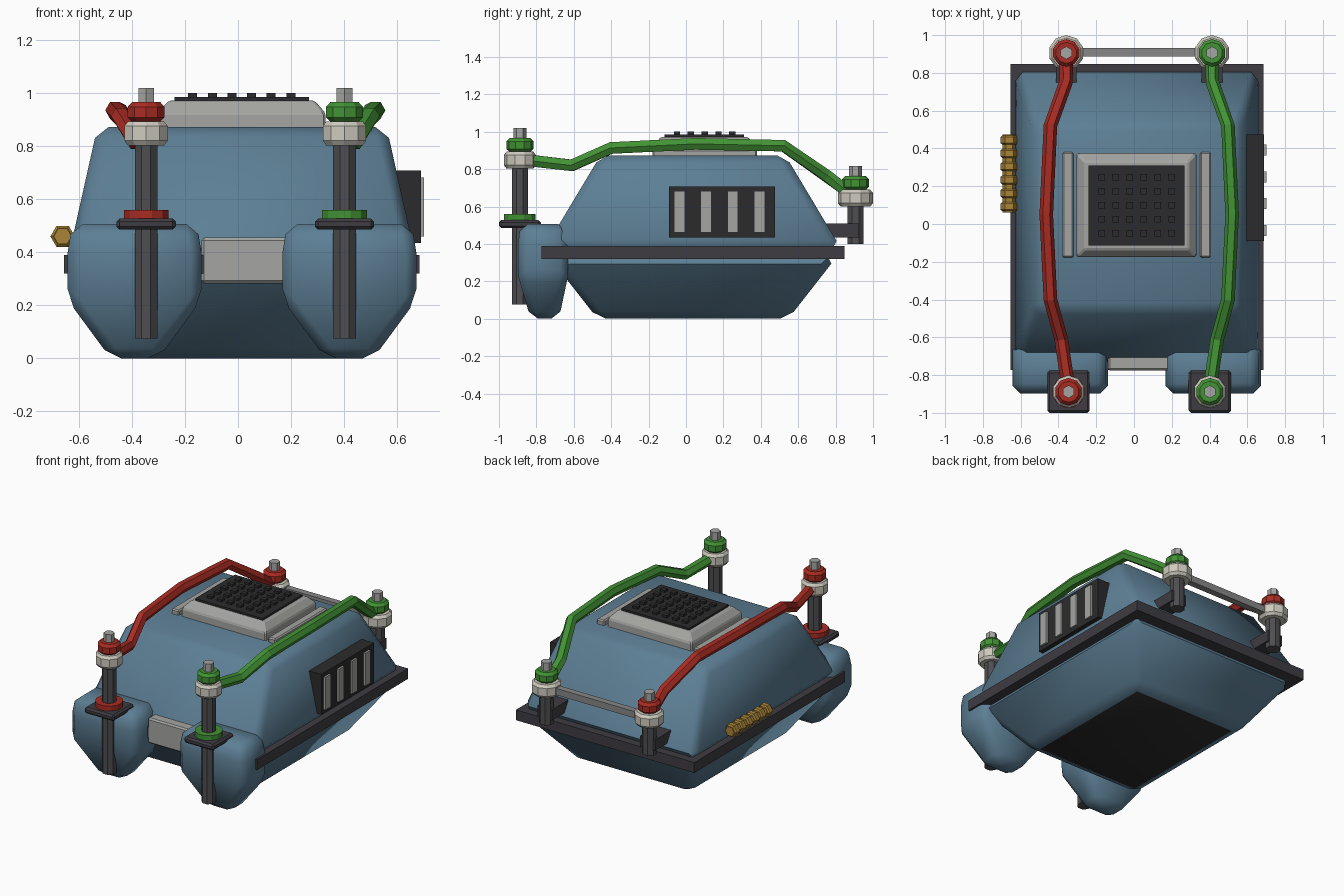
import bpy, bmesh, math
from mathutils import Vector

if "Cube" in bpy.data.objects:
    bpy.data.objects.remove(bpy.data.objects["Cube"])


def material(name, r, g, b):
    m = bpy.data.materials.new(name)
    lin = [((c / 255 + 0.055) / 1.055) ** 2.4 for c in (r, g, b)]
    m.diffuse_color = (*lin, 1)
    m.use_nodes = True
    m.node_tree.nodes["Principled BSDF"].inputs["Base Color"].default_value = m.diffuse_color
    return m


BLUE = material("blue hull", 93, 127, 149)
DARK = material("dark rim", 62, 60, 66)
POLE = material("pole grey", 78, 78, 81)
BLACK = material("black rubber", 43, 43, 45)
GREY = material("light grey", 165, 165, 162)
STEEL = material("steel", 135, 135, 136)
BEIGE = material("beige", 206, 202, 190)
RED = material("red", 168, 44, 35)
GREEN = material("green", 66, 146, 53)
GOLD = material("gold", 168, 132, 56)


def finish(bm, name, mats, bevel=0, smooth=False):
    bmesh.ops.recalc_face_normals(bm, faces=bm.faces)
    if bevel:
        sharp = [e for e in bm.edges if e.calc_face_angle(0) > 0.6]
        bmesh.ops.bevel(bm, geom=sharp, offset=bevel, segments=1,
                        profile=0.5, affect='EDGES', clamp_overlap=True)
    me = bpy.data.meshes.new(name)
    bm.to_mesh(me)
    bm.free()
    for m in mats:
        me.materials.append(m)
    ob = bpy.data.objects.new(name, me)
    bpy.context.collection.objects.link(ob)
    if smooth:
        bpy.ops.object.select_all(action='DESELECT')
        ob.select_set(True)
        bpy.context.view_layer.objects.active = ob
        bpy.ops.object.shade_smooth_by_angle(angle=math.radians(50))
    return ob


def skin(bm, rings):
    """Bridge equal-length point rings and cap both ends."""
    vs = [[bm.verts.new(p) for p in r] for r in rings]
    n = len(vs[0])
    for a, b in zip(vs, vs[1:]):
        for i in range(n):
            j = (i + 1) % n
            bm.faces.new((a[i], a[j], b[j], b[i]))
    bm.faces.new(vs[0])
    bm.faces.new(vs[-1])


def loft(name, sections, mat, bevel=0, smooth=False):
    """Stack of rectangles (x0, x1, y0, y1, z)."""
    bm = bmesh.new()
    skin(bm, [[(x0, y0, z), (x1, y0, z), (x1, y1, z), (x0, y1, z)]
              for x0, x1, y0, y1, z in sections])
    return finish(bm, name, [mat], bevel, smooth)


def box(name, x0, x1, y0, y1, z0, z1, mat, bevel=0):
    return loft(name, [(x0, x1, y0, y1, z0), (x0, x1, y0, y1, z1)], mat, bevel)


def turned(name, centre, profile, sides, mat, axis='Z'):
    """Faceted turned part, profile = (radius, distance along axis)."""
    bm = bmesh.new()
    rings = []
    for r, h in profile:
        ring = []
        for i in range(sides):
            a = 2 * math.pi * (i + (0.5 if axis == 'Z' else 0)) / sides
            c, s = r * math.cos(a), r * math.sin(a)
            off = (c, s, h) if axis == 'Z' else (c, h, s)
            ring.append(Vector(centre) + Vector(off))
        rings.append(ring)
    skin(bm, rings)
    return finish(bm, name, [mat])


def tube(name, path, r, sides, mat):
    pts = [Vector(p) for p in path]
    bm = bmesh.new()
    rings = []
    for i, p in enumerate(pts):
        t = (pts[min(i + 1, len(pts) - 1)] - pts[max(i - 1, 0)]).normalized()
        u = t.cross(Vector((0, 0, 1))).normalized()
        v = u.cross(t)
        rings.append([p + r * (math.cos(a) * u + math.sin(a) * v)
                      for a in (2 * math.pi * k / sides for k in range(sides))])
    skin(bm, rings)
    return finish(bm, name, [mat])


# Hull: upper and lower tapered shells around a flat rim
CX, CY = 0.015, 0.037


def rect(hx, hy, z):
    return (CX - hx, CX + hx, CY - hy, CY + hy, z)


loft("upper_hull", [rect(.655, .79, .38), rect(.545, .495, .872)], BLUE, .042, True)
lower = loft("lower_hull", [rect(.425, .51, 0), rect(.645, .768, .33)], BLUE, .045, True)
lower.data.materials.append(BLACK)
for f in lower.data.polygons:
    if f.normal.z < -0.95:
        f.material_index = 1
box("rim", CX - .67, CX + .67, CY - .81, CY + .81, .32, .39, DARK)
box("front_plate", -.138, .195, -.775, -.69, .283, .455, GREY, .01)

# Roof hatch with studded pad and side rails
loft("hatch_base", [(-.305, .33, -.175, .375, .86), (-.305, .33, -.175, .375, .925),
                    (-.26, .288, -.135, .33, .972)], GREY, .008)
box("hatch_pad", -.24, .267, -.115, .31, .965, .985, BLACK)
bm = bmesh.new()
for i in range(6):
    for j in range(5):
        x, y, s = -.171 + .074 * i, -.048 + .074 * j, .017
        skin(bm, [[(x - s, y - s, z), (x + s, y - s, z), (x + s, y + s, z), (x - s, y + s, z)]
                  for z in (.98, 1.0)])
finish(bm, "pad_studs", [BLACK])
for name, x in (("left_rail", -.349), ("right_rail", .378)):
    box(name, x - .029, x + .029, -.178, .38, .86, .905, GREY, .008)

# Side vent with four slats
box("vent_panel", .59, .689, -.09, .475, .435, .708, BLACK)
for i in range(4):
    y = -.035 + .1425 * i
    box(f"vent_slat_{i + 1}", .68, .702, y - .029, y + .029, .46, .682, GREY)

# Gold ribbed coupling on the left side
turned("coupling_core", (-.661, 0, .46), [(.034, .06), (.034, .475)], 6, GOLD, 'Y')
for i in range(6):
    y = .092 + .0705 * i
    turned(f"coupling_ring_{i + 1}", (-.661, y, .46),
           [(.036, -.024), (.046, -.016), (.046, .016), (.036, .024)], 6, GOLD, 'Y')


def post_head(name, x, y, z, r, colour):
    """Beige collar, coloured nut and steel bolt end."""
    turned(name + "_collar", (x, y, z), [(r * .84, 0), (r, .018), (r, .072), (r * .84, .09)], 10, BEIGE)
    turned(name + "_nut", (x, y, z + .09),
           [(.056, 0), (.073, .015), (.073, .055), (.056, .073)], 10, colour)
    turned(name + "_bolt", (x, y, z + .15), [(.034, 0), (.034, .067)], 6, GREY)


MX = .0275
for side, s, colour in (("left", -1, RED), ("right", 1, GREEN)):
    # Front pod, tapering to a narrow foot
    px = CX + s * .405
    loft(side + "_pod", [(px - .09, px + .09, -.83, -.68, 0),
                         (px - .252, px + .252, -.898, -.63, .22),
                         (px - .252, px + .252, -.898, -.63, .40),
                         (px - .235, px + .235, -.885, -.645, .507)], BLUE, .04, True)
    # Front post with flange and washer
    x, y = MX + s * .374, -.888
    turned(side + "_front_pole", (x, y, 0), [(.046, .075), (.046, .83)], 8, POLE)
    box(side + "_flange", x - .112, x + .112, y - .112, y + .112, .485, .527, DARK, .012)
    turned(side + "_washer", (x, y, .522), [(.087, 0), (.087, .038)], 12, colour)
    post_head(side + "_front", x, y, .803, .086, colour)
    # Rear post on a bracket
    rx, ry = MX + s * .386, .906
    turned(side + "_rear_pole", (rx, ry, 0), [(.047, .4), (.047, .63)], 8, POLE)
    box(side + "_rear_bracket", rx - .055, rx + .055, .70, .925, .435, .508, DARK)
    post_head(side + "_rear", rx, ry, .6, .094, colour)
    # Bent grab bar from front post to rear post
    tube(side + "_bar", [(MX + s * o, py, pz) for o, py, pz in (
        (.374, -.87, .85), (.413, -.61, .82), (.47, -.40, .913), (.492, .05, .935),
        (.47, .52, .925), (.388, .75, .765), (.386, .85, .69), (.386, .9, .67))], .036, 6, colour)

# Rear cross bar between the rear posts
box("rear_cross_bar", MX - .36, MX + .36, .888, .932, .62, .665, STEEL)
